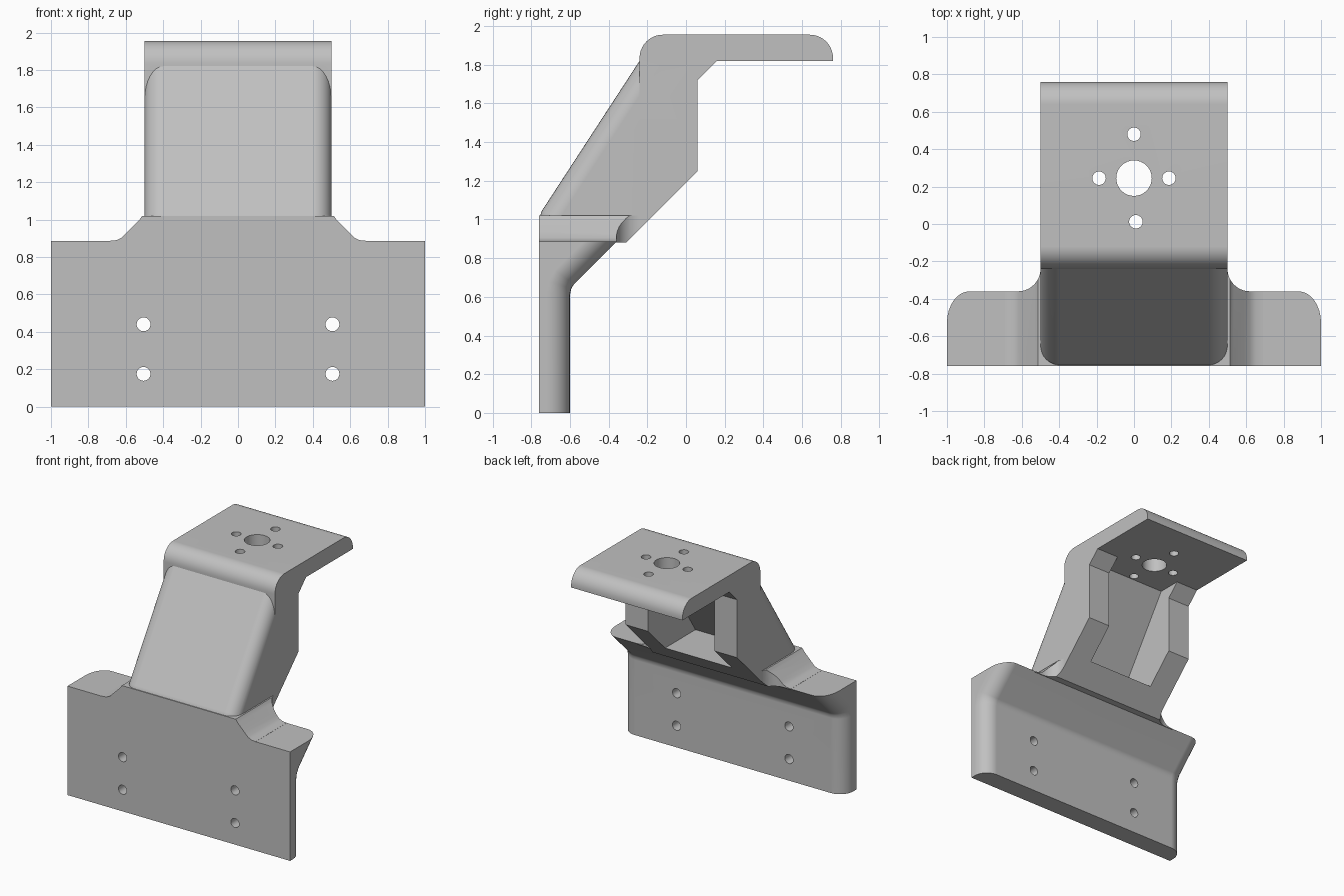
import bpy, bmesh
from math import sin, cos, pi, radians

cube = bpy.data.objects.get("Cube")
if cube:
    bpy.data.objects.remove(cube, do_unlink=True)

grey = bpy.data.materials.new("plain_grey")
grey.use_nodes = True
grey.diffuse_color = (0.53, 0.53, 0.53, 1)
grey.node_tree.nodes["Principled BSDF"].inputs["Base Color"].default_value = (0.53, 0.53, 0.53, 1)

# Each axis maps an outline point (u, v) and a depth w to space
PLACE = {
    "x": lambda u, v, w: (w, u, v),   # side outline
    "y": lambda u, v, w: (u, w, v),   # front outline
    "z": lambda u, v, w: (u, v, w),   # plan outline
}


def arc(cu, cv, r, start, end, steps=10):
    angles = [radians(start + (end - start) * i / steps) for i in range(steps + 1)]
    return [(cu + r * cos(a), cv + r * sin(a)) for a in angles]


def prism(name, outline, axis, low, high, round_edge=None, radius=0.1):
    """Extrude an outline along an axis, rounding the edges chosen by a rule."""
    bm = bmesh.new()
    place = PLACE[axis]
    rings = [[bm.verts.new(place(u, v, w)) for u, v in outline] for w in (low, high)]
    bm.faces.new(rings[0])
    bm.faces.new(rings[1])
    count = len(outline)
    for i in range(count):
        j = (i + 1) % count
        bm.faces.new((rings[0][i], rings[0][j], rings[1][j], rings[1][i]))
    bmesh.ops.recalc_face_normals(bm, faces=bm.faces[:])
    if round_edge:
        chosen = [e for e in bm.edges
                  if abs(e.verts[0].co.x - e.verts[1].co.x) < 0.001
                  and round_edge(e.verts[0].co, e.verts[1].co)]
        bmesh.ops.bevel(bm, geom=chosen, offset=radius, offset_type='OFFSET',
                        segments=8, profile=0.5, affect='EDGES')
        bmesh.ops.recalc_face_normals(bm, faces=bm.faces[:])
    mesh = bpy.data.meshes.new(name)
    bm.to_mesh(mesh)
    bm.free()
    mesh.materials.append(grey)
    obj = bpy.data.objects.new(name, mesh)
    bpy.context.collection.objects.link(obj)
    return obj


def activate(obj):
    bpy.ops.object.select_all(action='DESELECT')
    obj.select_set(True)
    bpy.context.view_layer.objects.active = obj


def combine(target, tool, operation):
    mod = target.modifiers.new(operation.lower(), 'BOOLEAN')
    mod.operation = operation
    mod.solver = 'EXACT'
    mod.object = tool
    activate(target)
    bpy.ops.object.modifier_apply(modifier=mod.name)
    bpy.data.objects.remove(tool, do_unlink=True)


def mirrored(half):
    return half + [(-u, v) for u, v in reversed(half)]


# Mounting plate with a flared upper back and rounded rear corners
bracket = prism(
    "mounting_bracket",
    [(-0.76, 0), (-0.6, 0), (-0.6, 0.61), (-0.594, 0.64), (-0.58, 0.665),
     (-0.36, 0.885), (-0.76, 0.885)],
    "x", -1, 1,
    lambda a, b: min(a.y, b.y) > -0.61, 0.12)

# Shoulders blending the plate into the neck
shoulder = prism(
    "shoulder",
    mirrored([(0.69, 0.88), (0.69, 0.886), (0.65, 0.89), (0.62, 0.905),
              (0.59, 0.935), (0.53, 0.995), (0.512, 1.02)]),
    "y", -0.76, -0.2)
shoulder_plan = prism(
    "shoulder_plan",
    mirrored([(0.8, -0.8), (0.8, -0.36)] + arc(0.62, -0.24, 0.12, 270, 180)),
    "z", 0.7, 1.2)
shoulder_side = prism(
    "shoulder_side",
    [(-0.8, 0.7), (-0.49, 0.7), (-0.09, 1.1), (-0.8, 1.1)], "x", -0.9, 0.9)
combine(shoulder, shoulder_plan, 'INTERSECT')
combine(shoulder, shoulder_side, 'INTERSECT')

# Sloping neck with rounded front edges
neck = prism(
    "neck",
    [(-0.76, 0.88), (-0.76, 1.0), (-0.745, 1.045), (-0.24, 1.82),
     (0.06, 1.82), (0.06, 1.25), (-0.31, 0.88)],
    "x", -0.5, 0.5,
    lambda a, b: max(a.y, b.y) < -0.23 and abs(a.z - b.z) > 0.01, 0.1)

# Head block and overhanging platform
head = prism(
    "head_platform",
    [(-0.24, 1.5)] + arc(-0.12, 1.835, 0.12, 180, 90)
    + arc(0.64, 1.835, 0.12, 90, 0)
    + [(0.76, 1.82), (0.16, 1.82), (0.06, 1.72), (0.06, 1.5)],
    "x", -0.5, 0.5)

for part in (neck, head, shoulder):
    combine(bracket, part, 'UNION')

# Open pocket in the back of the neck
pocket = prism(
    "pocket", [(-0.55, 1.03), (-0.03, 1.82), (0.4, 1.82), (0.4, 1.03)],
    "x", -0.3, 0.3)
combine(bracket, pocket, 'DIFFERENCE')

# Bolt holes through the plate
for x in (-0.505, 0.505):
    for z in (0.175, 0.44):
        hole = prism("plate_hole", arc(x, z, 0.037, 0, 345, 23), "y", -0.9, -0.5)
        combine(bracket, hole, 'DIFFERENCE')

# Centre bore and four small holes through the platform
for x, y, r in ((0, 0.245, 0.095), (0, 0.48, 0.036), (0.01, 0.012, 0.036),
                (-0.187, 0.245, 0.036), (0.187, 0.245, 0.036)):
    hole = prism("platform_hole", arc(x, y, r, 0, 348.75, 31), "z", 1.75, 2.1)
    combine(bracket, hole, 'DIFFERENCE')

# Smooth rounds, crisp edges
activate(bracket)
bpy.ops.object.shade_smooth_by_angle(angle=radians(25))
weighted = bracket.modifiers.new("even_shading", 'WEIGHTED_NORMAL')
weighted.keep_sharp = True
